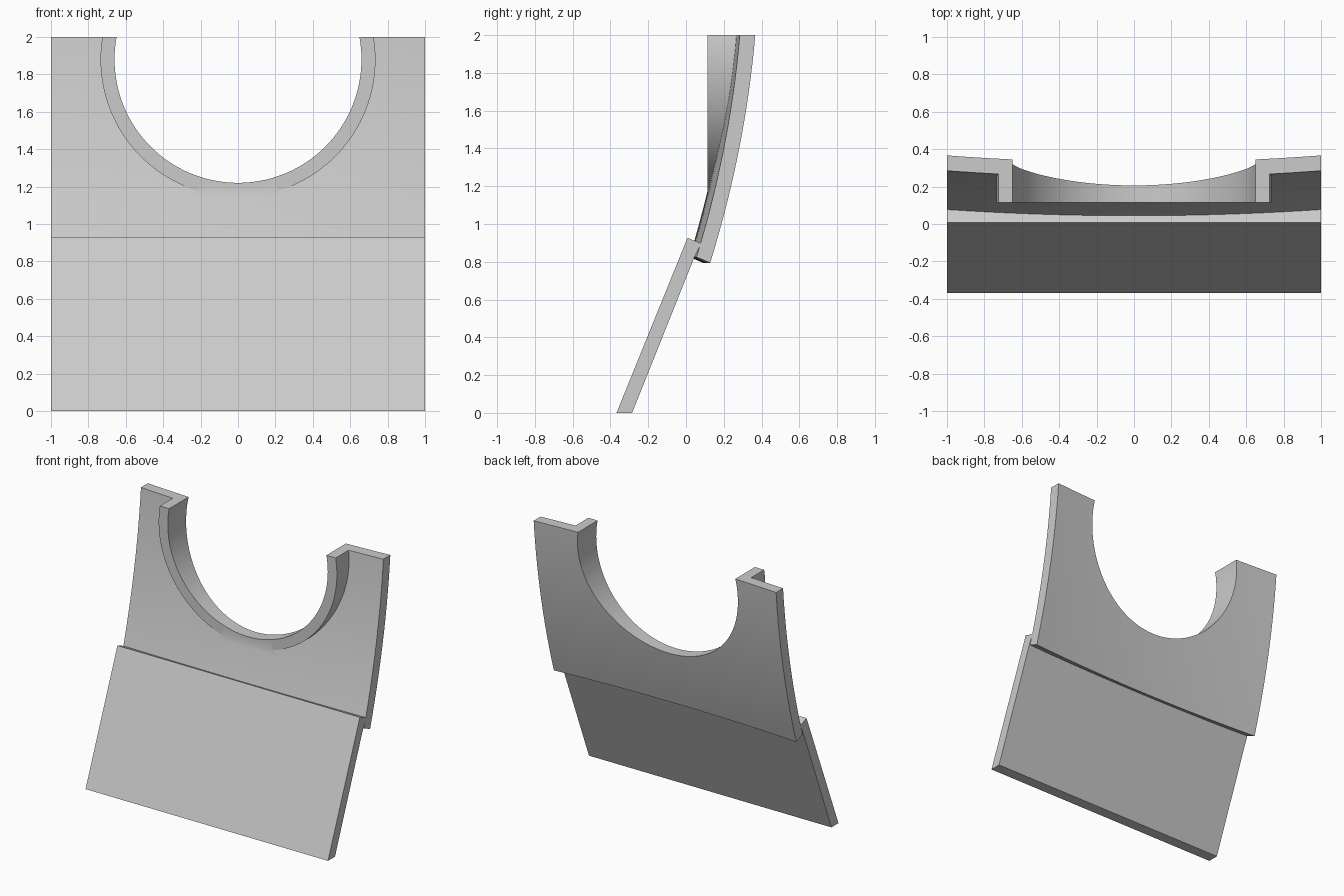
import bpy, bmesh, math
from mathutils import Matrix

if "Cube" in bpy.data.objects:
    bpy.data.objects.remove(bpy.data.objects["Cube"], do_unlink=True)

HOLE_Z, HOLE_R, RIM_R = 1.88, 0.66, 0.735   # arched opening
RIM_FRONT, THICK, BOTTOM, TOP = 0.115, 0.082, 0.794, 2.0

grey = bpy.data.materials.new("light grey")
grey.use_nodes = True
grey.diffuse_color = (0.6, 0.6, 0.6, 1)
grey.node_tree.nodes["Principled BSDF"].inputs["Base Color"].default_value = (0.6, 0.6, 0.6, 1)


def make(name, bm):
    bmesh.ops.recalc_face_normals(bm, faces=bm.faces)
    mesh = bpy.data.meshes.new(name)
    bm.to_mesh(mesh)
    bm.free()
    mesh.materials.append(grey)
    obj = bpy.data.objects.new(name, mesh)
    bpy.context.collection.objects.link(obj)
    return obj


def loft(name, sections):
    """Closed solid through a row of equal-length cross-sections."""
    bm = bmesh.new()
    rings = [[bm.verts.new(p) for p in s] for s in sections]
    n = len(rings[0])
    for a, b in zip(rings, rings[1:]):
        for i in range(n):
            j = (i + 1) % n
            bm.faces.new((a[i], a[j], b[j], b[i]))
    bm.faces.new(rings[0])
    bm.faces.new(rings[-1])
    return make(name, bm)


def back_y(x, z):
    """Back surface of the panel, curved both ways."""
    t = z - BOTTOM
    return 0.128 + 0.31 * t - 0.093 * t * t - 0.037 * (1 - x * x)


def combine(obj, other, operation):
    mod = obj.modifiers.new(operation.lower(), 'BOOLEAN')
    mod.operation, mod.solver, mod.object = operation, 'EXACT', other
    bpy.context.view_layer.objects.active = obj
    bpy.ops.object.modifier_apply(modifier=mod.name)
    bpy.data.objects.remove(other, do_unlink=True)


# Sloping flat lower plate
plate = [(-0.368, 0), (-0.285, 0), (0.045, 0.825), (0.08, 0.897), (0.008, 0.927)]
loft("lower_plate", [[(x, y, z) for y, z in plate] for x in (-1, 1)])

# Curved upper panel, with a slanted bottom edge
STEPS, COLS = 24, 24
sections = []
for c in range(COLS + 1):
    x = -1 + 2 * c / COLS
    back, front = [], []
    for s in range(STEPS + 1):
        f = s / STEPS
        z = BOTTOM + f * (TOP + 0.1 - BOTTOM)
        zf = z + 0.031 * (1 - f)
        back.append((x, back_y(x, z), z))
        front.append((x, back_y(x, zf) - THICK, zf))
    sections.append(back + front[::-1])
panel = loft("upper_panel", sections)

# Raised rim around the opening, sunk halfway into the panel
sections = []
for i in range(97):
    a = -math.pi - 0.3 + (math.pi + 0.6) * i / 96
    pts = [(r * math.cos(a), HOLE_Z + r * math.sin(a)) for r in (HOLE_R - 0.06, RIM_R)]
    section = [(x, RIM_FRONT, z) for x, z in pts]
    section += [(x, back_y(x, z) - THICK / 2, z) for x, z in reversed(pts)]
    sections.append(section)
combine(panel, loft("rim", sections), 'UNION')

# Cut the round opening and the level top
bm = bmesh.new()
bmesh.ops.create_cone(bm, cap_ends=True, segments=128, radius1=HOLE_R, radius2=HOLE_R, depth=2,
                      matrix=Matrix.Translation((0, 0, HOLE_Z)) @ Matrix.Rotation(math.pi / 2, 4, 'X'))
combine(panel, make("opening_cutter", bm), 'DIFFERENCE')
bm = bmesh.new()
bmesh.ops.create_cube(bm, size=4, matrix=Matrix.Translation((0, 0, TOP + 2)))
combine(panel, make("top_cutter", bm), 'DIFFERENCE')

# Smooth the curved faces, keep the edges crisp
bpy.ops.object.select_all(action='DESELECT')
panel.select_set(True)
bpy.context.view_layer.objects.active = panel
bpy.ops.object.shade_smooth_by_angle(angle=math.radians(25))
